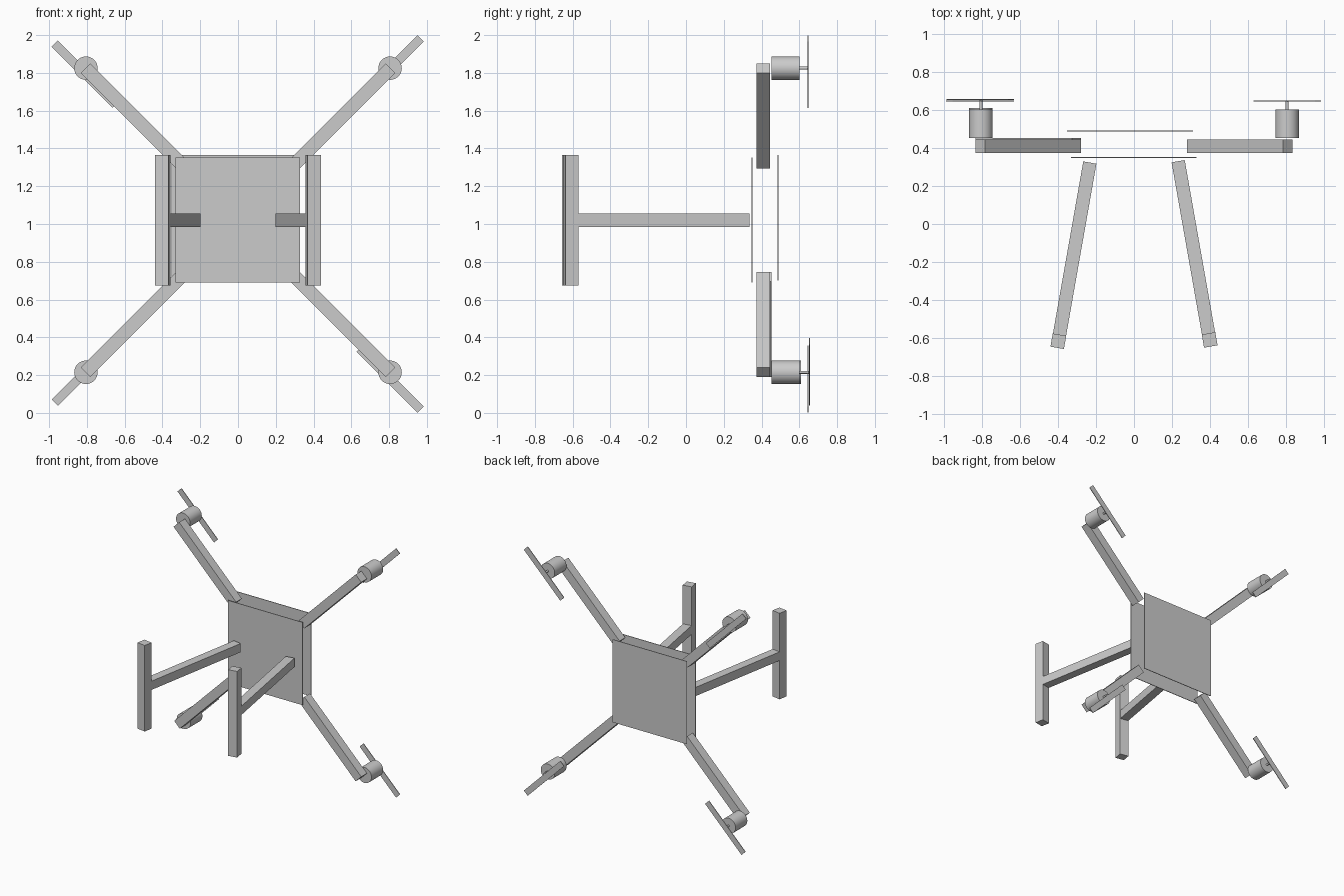
import bpy
from math import radians, pi
from mathutils import Vector

if "Cube" in bpy.data.objects:
    bpy.data.objects.remove(bpy.data.objects["Cube"])


def box(name, center, size, rot=(0, 0, 0)):
    bpy.ops.mesh.primitive_cube_add(size=1, location=center, rotation=rot)
    ob = bpy.context.object
    ob.name = name
    ob.scale = size
    bpy.ops.object.transform_apply(location=False, rotation=False, scale=True)
    return ob


def rod(name, x, z, y0, y1, radius, sides):
    """Cylinder lying along the y axis."""
    bpy.ops.mesh.primitive_cylinder_add(vertices=sides, radius=radius, depth=y1 - y0,
                                        location=(x, (y0 + y1) / 2, z),
                                        rotation=(pi / 2, 0, 0))
    ob = bpy.context.object
    ob.name = name
    bpy.ops.object.shade_smooth_by_angle(angle=radians(30))
    return ob


# Two thin body plates, the rear one slightly shifted
box("front_plate", (-0.002, 0.35, 1.021), (0.66, 0.005, 0.664))
box("rear_plate", (-0.021, 0.488, 1.034), (0.66, 0.005, 0.664))

# Arms with motor, shaft and propeller: side x, side z, y shift, propeller x and z
corners = [
    ("upper_left", -1, 1, 0.0, -0.810, 1.793),
    ("upper_right", 1, 1, 0.0, 0.806, 1.821),
    ("lower_left", -1, -1, 0.008, -0.808, 0.217),
    ("lower_right", 1, -1, 0.0, 0.806, 0.179),
]
for name, sx, sz, dy, px, pz in corners:
    tilt = (0, -sx * sz * pi / 4, 0)
    box(name + "_arm", (sx * 0.555, 0.409 + dy, 1.02 + sz * 0.552), (0.715, 0.073, 0.07), tilt)
    mx, mz = sx * 0.805, 1.02 + sz * 0.805
    rod(name + "_motor", mx, mz, 0.453 + dy, 0.602 + dy, 0.062, 32)
    rod(name + "_shaft", mx, mz, 0.60 + dy, 0.648 + dy, 0.008, 16)
    box(name + "_propeller", (px, 0.647 + dy, pz), (0.457, 0.005, 0.047), tilt)

# Splayed legs, each ending in an upright foot bar
for name, sx, dy in (("left", -1, 0.0), ("right", 1, 0.007)):
    top = Vector((sx * 0.232, 0.323 + dy, 1.02))
    end = Vector((sx * 0.404, -0.651 + dy, 1.02))
    along = (end - top).normalized()
    length = (end - top).length
    turn = (0, 0, sx * radians(10))
    leg = length - 0.07
    box(name + "_leg", top + along * leg / 2, (0.07, leg, 0.07), turn)
    box(name + "_foot", end - along * 0.035, (0.072, 0.07, 0.69), turn)
